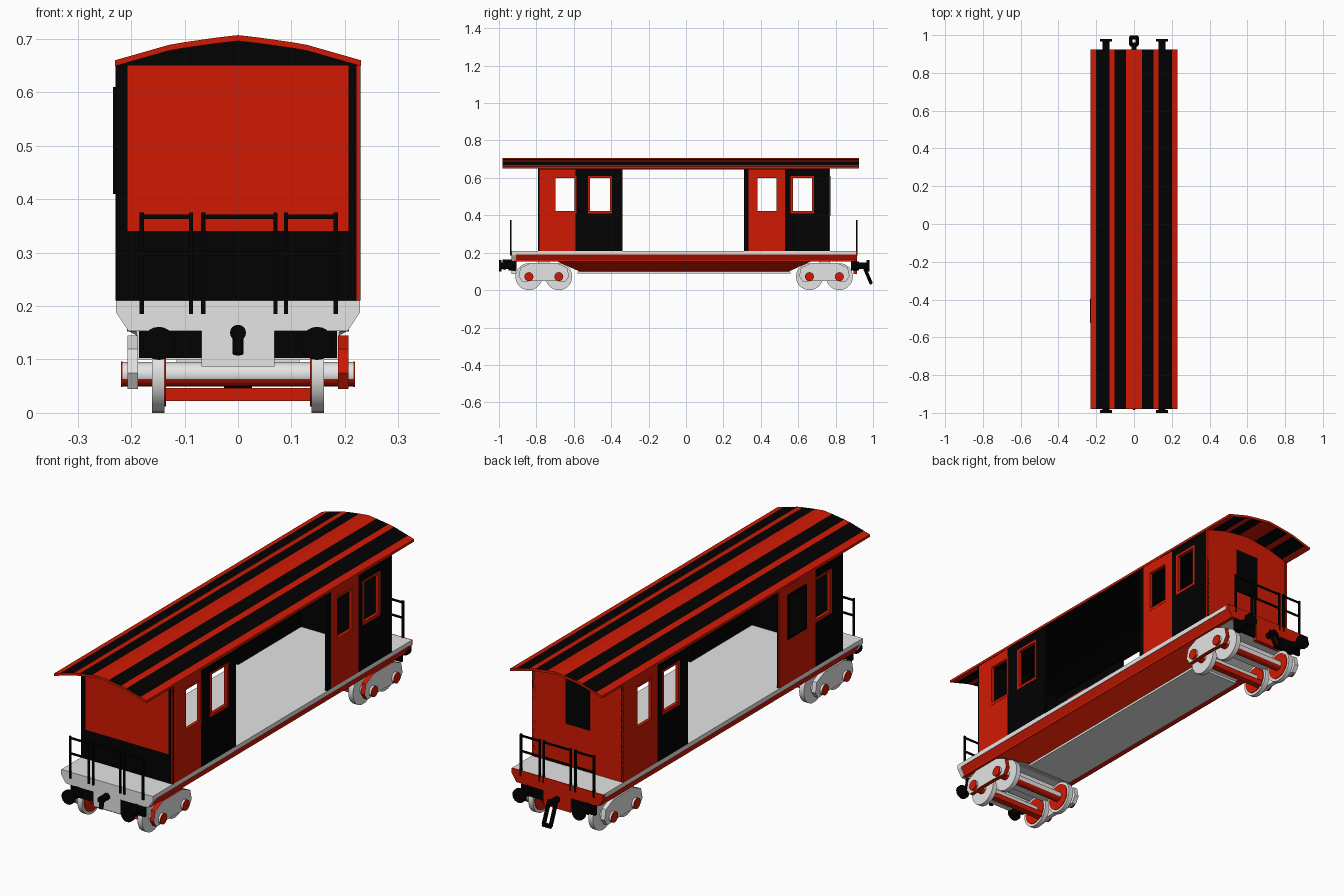
import bpy, bmesh, math
from mathutils import Vector, Matrix

if "Cube" in bpy.data.objects:
    bpy.data.objects.remove(bpy.data.objects["Cube"], do_unlink=True)


def material(name, rgb):
    m = bpy.data.materials.new(name)
    m.use_nodes = True
    m.diffuse_color = (*rgb, 1)
    m.node_tree.nodes["Principled BSDF"].inputs["Base Color"].default_value = (*rgb, 1)
    return m


MATS = [material("bright_red", (0.64, 0.01, 0.001)),
        material("black", (0.0005, 0.0005, 0.0005)),
        material("light_grey", (0.78, 0.78, 0.78))]
RED, BLACK, GREY = range(3)


def finish(name, bm, smooth=False):
    bmesh.ops.recalc_face_normals(bm, faces=bm.faces)
    mesh = bpy.data.meshes.new(name)
    bm.to_mesh(mesh)
    bm.free()
    for m in MATS:
        mesh.materials.append(m)
    ob = bpy.data.objects.new(name, mesh)
    bpy.context.scene.collection.objects.link(ob)
    if smooth:
        bpy.ops.object.select_all(action="DESELECT")
        bpy.context.view_layer.objects.active = ob
        ob.select_set(True)
        bpy.ops.object.shade_smooth_by_angle()
    return ob


def paint(geom_verts, mat):
    faces = {f for v in geom_verts for f in v.link_faces}
    for f in faces:
        f.material_index = mat
    return faces


def add_box(bm, x, y, z, mat):
    """Box between the (low, high) pairs x, y and z."""
    size = [b - a for a, b in (x, y, z)]
    mid = [(a + b) / 2 for a, b in (x, y, z)]
    mtx = Matrix.Translation(mid) @ Matrix.Diagonal((*size, 1))
    paint(bmesh.ops.create_cube(bm, size=1, matrix=mtx)["verts"], mat)


def add_rod(bm, a, b, r, mat, sides=16):
    a, b = Vector(a), Vector(b)
    mtx = Matrix.Translation((a + b) / 2) @ (b - a).to_track_quat("Z", "Y").to_matrix().to_4x4()
    return paint(bmesh.ops.create_cone(bm, cap_ends=True, segments=sides, radius1=r, radius2=r,
                                       depth=(b - a).length, matrix=mtx)["verts"], mat)


def add_prism(bm, pts, axis, lo, hi, mat):
    """Extrude a 2D outline along x (points are y, z) or along y (points are x, z)."""
    def place(p, t):
        return (t, p[0], p[1]) if axis == "x" else (p[0], t, p[1])
    verts = [bm.verts.new(place(p, lo)) for p in pts]
    face = bm.faces.new(verts)
    top = [g for g in bmesh.ops.extrude_face_region(bm, geom=[face])["geom"]
           if isinstance(g, bmesh.types.BMVert)]
    step = Vector((hi - lo, 0, 0) if axis == "x" else (0, hi - lo, 0))
    bmesh.ops.translate(bm, verts=top, vec=step)
    return paint(verts + top, mat)


def span(side, a, b):
    return tuple(sorted((side * a, side * b)))


# Curved roof with long stripes
def roof_z(x):
    pts = [(0, 0.707), (0.06, 0.70), (0.125, 0.69), (0.23, 0.66)]
    for (x0, z0), (x1, z1) in zip(pts, pts[1:]):
        if abs(x) <= x1 + 1e-6:
            return z0 + (z1 - z0) * (abs(x) - x0) / (x1 - x0)
    return pts[-1][1]


bm = bmesh.new()
edges = [-0.23, -0.2, -0.13, -0.103, -0.042, 0, 0.042, 0.103, 0.13, 0.2, 0.23]
colours = [RED, BLACK, RED, BLACK, RED, RED, BLACK, RED, BLACK, RED]
for a, b, c in zip(edges, edges[1:], colours):
    strip = [(a, roof_z(a) - 0.011), (b, roof_z(b) - 0.011), (b, roof_z(b)), (a, roof_z(a))]
    add_prism(bm, strip, "y", -0.98, 0.925, c)
bm.normal_update()
for f in bm.faces:  # red end edges
    if abs(f.normal.y) > 0.9:
        f.material_index = RED
finish("roof", bm)

# Black ceiling lining between the end walls
bm = bmesh.new()
for a, b in zip(edges[1:-1], edges[2:-1]):
    add_prism(bm, [(a, roof_z(a) - 0.017), (b, roof_z(b) - 0.017),
                   (b, roof_z(b) - 0.012), (a, roof_z(a) - 0.012)], "y", -0.785, 0.765, BLACK)
for s in (1, -1):
    add_box(bm, span(s, 0.2, 0.228), (-0.785, 0.765), (0.646, 0.65), BLACK)
finish("ceiling", bm)

# Side walls with window openings and a wide central doorway
WINDOWS = [(-0.70, -0.595), (-0.515, -0.405), (0.38, 0.485), (0.57, 0.675)]
SILL, HEAD, FLOOR, EAVE = 0.42, 0.605, 0.21, 0.65
WALLS = {1: [(-0.79, -0.59, RED), (-0.59, -0.34, BLACK), (0.31, 0.335, BLACK),
             (0.335, 0.53, RED), (0.53, 0.77, BLACK)],
         -1: [(-0.79, -0.595, BLACK), (-0.595, -0.34, RED), (0.31, 0.53, BLACK), (0.53, 0.77, RED)]}
for side, label in ((1, "left"), (-1, "right")):
    bm = bmesh.new()
    outer = span(side, 0.222, 0.228)
    inner = span(side, 0.216, 0.222)
    for y0, y1, colour in WALLS[side]:
        for x, c in ((outer, colour), (inner, BLACK)):
            cur = y0
            for w0, w1 in WINDOWS:
                if y0 <= w0 and w1 <= y1:
                    add_box(bm, x, (cur, w0), (FLOOR, EAVE), c)
                    add_box(bm, x, (w0, w1), (FLOOR, SILL), c)
                    add_box(bm, x, (w0, w1), (HEAD, EAVE), c)
                    cur = w1
            if cur < y1:
                add_box(bm, x, (cur, y1), (FLOOR, EAVE), c)
    finish(label + "_wall", bm)

    bm = bmesh.new()
    for i, (w0, w1) in enumerate(WINDOWS):
        c = BLACK if side < 0 and i == 1 else RED
        x = span(side, 0.214, 0.234 if c == BLACK else 0.229)
        for y in ((w0 - 0.01, w0 + 0.002), (w1 - 0.002, w1 + 0.01)):
            add_box(bm, x, y, (SILL - 0.01, HEAD + 0.005), c)
        for z in ((SILL - 0.01, SILL + 0.002), (HEAD - 0.005, HEAD + 0.005)):
            add_box(bm, x, (w0, w1), z, c)
    finish(label + "_window_frames", bm)

# End walls, black inside, with gables under the roof
gable = [(-0.228, EAVE - 0.003), (0.228, EAVE - 0.003)] + \
        [(x, roof_z(x) - 0.008) for x in (0.228, 0.125, 0.06, 0, -0.06, -0.125, -0.228)]
for name, y, out in (("front", -0.79, -1), ("back", 0.77, 1)):
    bm = bmesh.new()
    ys = tuple(sorted((y, y - out * 0.006)))
    yi = tuple(sorted((y - out * 0.006, y - out * 0.012)))
    add_box(bm, (-0.222, 0.222), yi, (FLOOR, EAVE), BLACK)
    post = BLACK if out < 0 else RED
    for s in (1, -1):
        add_box(bm, span(s, 0.207, 0.2285 if out > 0 else 0.2295), ys, (FLOOR, EAVE), post)
    split = 0.34 if out < 0 else FLOOR
    add_box(bm, (-0.207, 0.207), ys, (split, EAVE), RED)
    if out < 0:
        add_box(bm, (-0.207, 0.207), ys, (FLOOR, split), BLACK)
    else:
        add_box(bm, (-0.06, 0.06), (y - 0.002, y + 0.002), (0.40, 0.61), BLACK)
    add_prism(bm, gable, "y", ys[0], ys[1], post)
    finish(name + "_end_wall", bm)

# Floor deck
bm = bmesh.new()
add_box(bm, (-0.228, 0.228), (-0.93, 0.91), (0.19, FLOOR), GREY)
add_box(bm, (-0.2, 0.2), (-0.90, 0.89), (0.155, 0.19), GREY)
finish("floor_deck", bm)

# Side sills
bm = bmesh.new()
for s in (1, -1):
    add_box(bm, span(s, 0.19, 0.208), (-0.92, 0.90), (0.152, 0.192), RED)
    add_prism(bm, [(s * 0.205, 0.155), (s * 0.226, 0.19), (s * 0.205, 0.19)], "y", -0.92, 0.90, RED)
finish("side_sills", bm)

# Belly that narrows downwards: red flanks, grey ends and bottom plate
bm = bmesh.new()
for x, z, y0, y1 in ((0.206, 0.154, -0.69, 0.67), (0.11, 0.10, -0.57, 0.55)):
    for s in (1, -1):
        for y in (y0, y1):
            bm.verts.new((s * x, y, z))
bmesh.ops.convex_hull(bm, input=bm.verts[:])
bm.normal_update()
for f in bm.faces:
    f.material_index = RED if abs(f.normal.x) > 0.2 else GREY
add_box(bm, (-0.115, 0.115), (-0.58, 0.56), (0.09, 0.10), GREY)
finish("belly", bm)

# Tapered end beams and coupler plates
beam = [(-0.228, FLOOR), (-0.228, 0.188), (-0.205, 0.153), (0.205, 0.153), (0.228, 0.188), (0.228, FLOOR)]
for name, lo, hi, c in (("front", -0.932, -0.91, GREY), ("back", 0.895, 0.915, RED)):
    bm = bmesh.new()
    add_prism(bm, beam, "y", lo, hi, c)
    add_box(bm, (-0.068, 0.068), (lo, hi), (0.087, 0.155), c)
    for s in (1, -1):
        add_box(bm, span(s, 0.068, 0.185), (lo + 0.004, hi - 0.004), (0.103, 0.154), BLACK)
    finish(name + "_end_beam", bm)

# Railings and buffers
for name, y, out, tip in (("front", -0.937, -1, -1.0), ("back", 0.912, 1, 0.98)):
    bm = bmesh.new()
    for a, b in ((-0.18, -0.088), (-0.065, 0.07), (0.09, 0.183)):
        for x in (a, b):
            add_box(bm, (x - 0.004, x + 0.004), (y - 0.004, y + 0.004), (0.185, 0.375), BLACK)
        for z in (0.298, 0.367):
            add_box(bm, (a, b), (y - 0.003, y + 0.003), (z - 0.004, z + 0.004), BLACK)
    finish(name + "_railings", bm)
    bm = bmesh.new()
    for x in (-0.148, 0.148):
        add_rod(bm, (x, y - out * 0.03, 0.13), (x, tip - out * 0.01, 0.13), 0.018, BLACK)
        add_rod(bm, (x, y - out * 0.03, 0.13), (x, y + out * 0.012, 0.13), 0.024, BLACK)
        add_rod(bm, (x, tip - out * 0.014, 0.13), (x, tip, 0.13), 0.031, BLACK, 20)
    finish(name + "_buffers", bm, True)

# Couplings: a short hook in front, a hanging link behind
bm = bmesh.new()
add_rod(bm, (0, -0.92, 0.15), (0, -0.98, 0.15), 0.015, BLACK)
add_rod(bm, (0, -0.965, 0.15), (0, -0.975, 0.11), 0.010, BLACK)
finish("front_hook", bm, True)
bm = bmesh.new()
add_rod(bm, (0, 0.90, 0.13), (0, 0.96, 0.13), 0.014, BLACK)
for x in (-0.017, 0.017):
    add_rod(bm, (x, 0.95, 0.13), (x, 0.988, 0.04), 0.009, BLACK, 8)
for y, z in ((0.95, 0.13), (0.988, 0.04)):
    add_rod(bm, (-0.02, y, z), (0.02, y, z), 0.01, BLACK, 8)
finish("back_link", bm, True)

# Two four-wheel bogies
half = [(0.04, 0.05), (0.115, 0.045), (0.135, 0.075), (0.125, 0.12), (0.07, 0.145)]
for name, cy in (("front", -0.76), ("back", 0.74)):
    bm = bmesh.new()
    frame = [(cy - y, z) for y, z in half] + [(cy + y, z) for y, z in reversed(half)]
    add_prism(bm, frame, "x", -0.207, -0.187, GREY)
    left = add_prism(bm, frame, "x", 0.187, 0.207, GREY)
    bm.normal_update()
    for f in left:  # red rim on the left frame
        if abs(f.normal.x) < 0.5:
            f.material_index = RED
    add_box(bm, (-0.19, 0.19), (cy - 0.03, cy + 0.03), (0.10, 0.155), GREY)
    add_box(bm, (-0.135, 0.135), (cy - 0.06, cy - 0.03), (0.022, 0.047), RED)
    finish(name + "_bogie_frame", bm)
    bm = bmesh.new()
    for wy in (cy - 0.08, cy + 0.08):
        axle = add_rod(bm, (-0.217, wy, 0.072), (0.217, wy, 0.072), 0.023, GREY)
        bm.normal_update()
        for f in axle:  # red underside
            if f.normal.z < -0.5:
                f.material_index = RED
        for s in (1, -1):
            add_rod(bm, (s * 0.138, wy, 0.072), (s * 0.161, wy, 0.072), 0.072, GREY, 28)
            add_rod(bm, (s * 0.135, wy, 0.072), (s * 0.138, wy, 0.072), 0.06, RED, 28)
            add_rod(bm, (s * 0.216, wy, 0.072), (s * 0.219, wy, 0.072), 0.024, RED)
    finish(name + "_wheels", bm, True)
